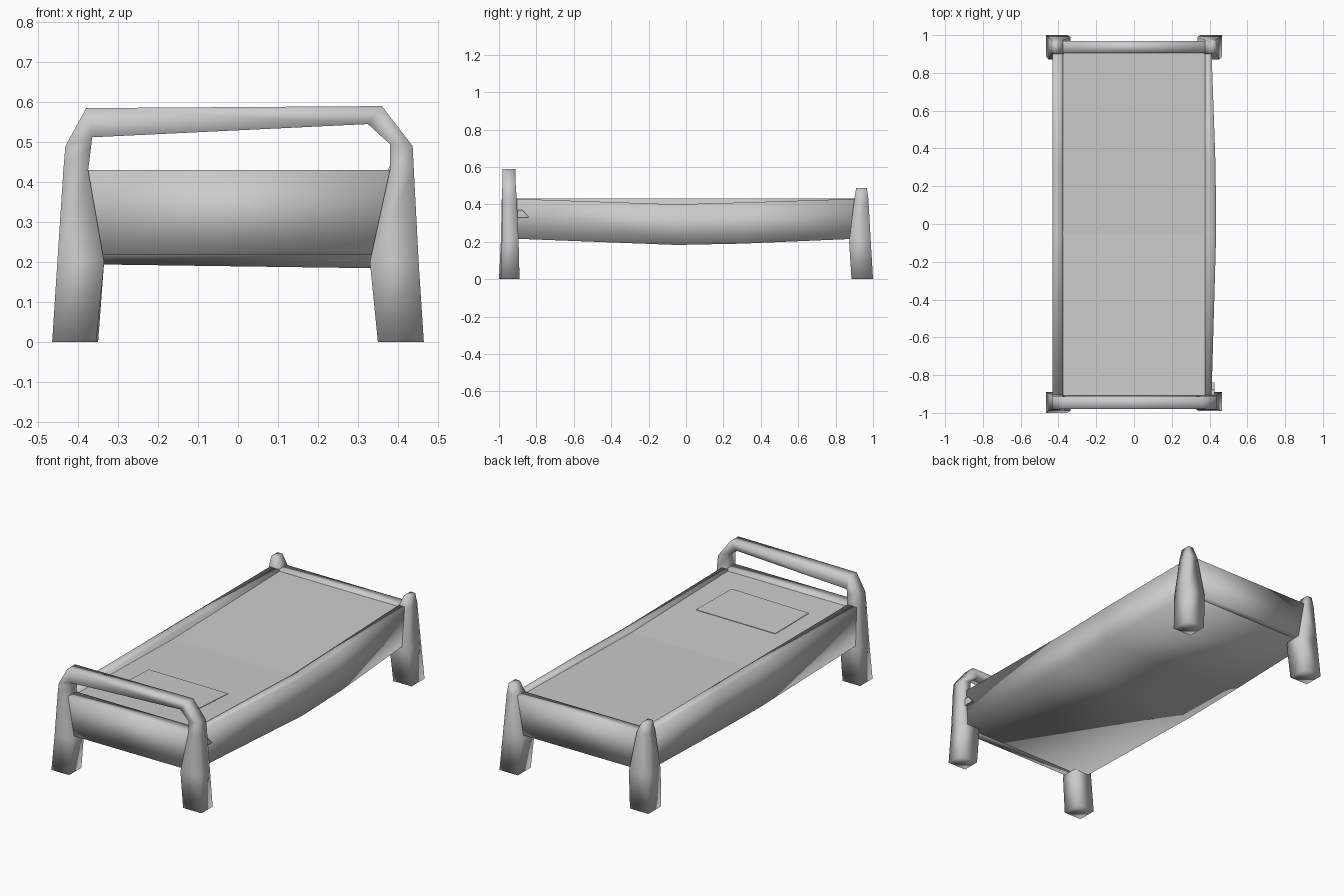
import bpy
import bmesh

if "Cube" in bpy.data.objects:
    bpy.data.objects.remove(bpy.data.objects["Cube"], do_unlink=True)

grey = bpy.data.materials.new("plain grey")
grey.use_nodes = True
colour = (0.6, 0.6, 0.6, 1)
grey.diffuse_color = colour
grey.node_tree.nodes["Principled BSDF"].inputs["Base Color"].default_value = colour


def loft(name, sections, smooth=True):
    """Skin a row of matching closed sections and cap both ends."""
    bm = bmesh.new()
    rings = [[bm.verts.new(p) for p in s] for s in sections]
    n = len(rings[0])
    for a, b in zip(rings, rings[1:]):
        for i in range(n):
            j = (i + 1) % n
            bm.faces.new((a[i], a[j], b[j], b[i]))
    bm.faces.new(rings[0])
    bm.faces.new(rings[-1])
    bmesh.ops.recalc_face_normals(bm, faces=bm.faces)
    for f in bm.faces:
        f.smooth = smooth
    mesh = bpy.data.meshes.new(name)
    bm.to_mesh(mesh)
    bm.free()
    mesh.materials.append(grey)
    obj = bpy.data.objects.new(name, mesh)
    bpy.context.collection.objects.link(obj)
    return obj


def rect(x0, x1, y0, y1, z):
    return [(x0, y0, z), (x1, y0, z), (x1, y1, z), (x0, y1, z)]


# Headboard frame: leg, hoop and leg as one tube
# Each row: outer x, outer z, inner x, inner z, front y, back y
hoop = [
    (-.465, 0, -.355, 0, -1, -.89),
    (-.452, .2, -.335, .2, -.99, -.895),
    (-.437, .43, -.375, .43, -.985, -.905),
    (-.432, .49, -.368, .485, -.982, -.91),
    (-.38, .585, -.365, .512, -.98, -.912),
    (.36, .59, .325, .545, -.98, -.912),
    (.437, .49, .38, .495, -.982, -.91),
    (.44, .43, .38, .43, -.985, -.905),
    (.452, .2, .33, .2, -.985, -.895),
    (.465, 0, .35, 0, -.99, -.89),
]
loft("headboard_frame", [
    [(ox, y0, oz), (ix, y0, iz), (ix, y1, iz), (ox, y1, oz)]
    for ox, oz, ix, iz, y0, y1 in hoop])

# Foot posts, tapering to a narrow tip
post = [
    (.35, .465, .885, 1, 0),
    (.335, .452, .872, .988, .2),
    (.375, .437, .9, .975, .43),
    (.4, .43, .91, .967, .487),
]
for side, label in ((1, "left"), (-1, "right")):
    loft("foot_post_" + label,
         [rect(side * a, side * b, c, d, z) for a, b, c, d, z in post])

# End panels
for name, y0, y1 in (("headboard_panel", -.98, -.908),
                     ("footboard_panel", .905, .968)):
    loft(name, [rect(-.4, .4, y0, y1, .217), rect(-.4, .4, y0, y1, .43)])

# Sagging tray: side rails and underside in one section
# Each row: y, left outer x, left top z, left bottom z, right bottom z
tray = [
    (-.93, .41, .43, .217, .217),
    (-.05, .435, .4, .183, .195),
    (.3, .432, .41, .19, .2),
    (.93, .41, .43, .217, .217),
]
loft("side_rails_and_base", [
    [(-.432, y, .43), (-.375, y, .43), (-.375, y, .33), (.375, y, .33),
     (.375, y, top), (out, y, top), (out, y, low), (-.432, y, low_r)]
    for y, out, top, low, low_r in tray])

# Mattress following the sag
loft("mattress", [
    [(-.378, y, .32), (.378, y, .32), (.378, y, z), (-.378, y, z)]
    for y, z in ((-.915, .418), (-.05, .398), (.915, .418))], smooth=False)

# Thin pillow panel lying on the mattress
corners = [(-.255, -.73, .4145), (.235, -.745, .4148),
           (.25, -.445, .408), (-.25, -.44, .408)]
loft("pillow_panel", [corners, [(x, y, z + .003) for x, y, z in corners]],
     smooth=False)

# Small bracket wedge beside the head post
wedge = [(-.92, .33), (-.84, .33), (-.875, .37), (-.92, .37)]
loft("rail_bracket", [[(x, y, z) for y, z in wedge] for x in (.4, .425)],
     smooth=False)
